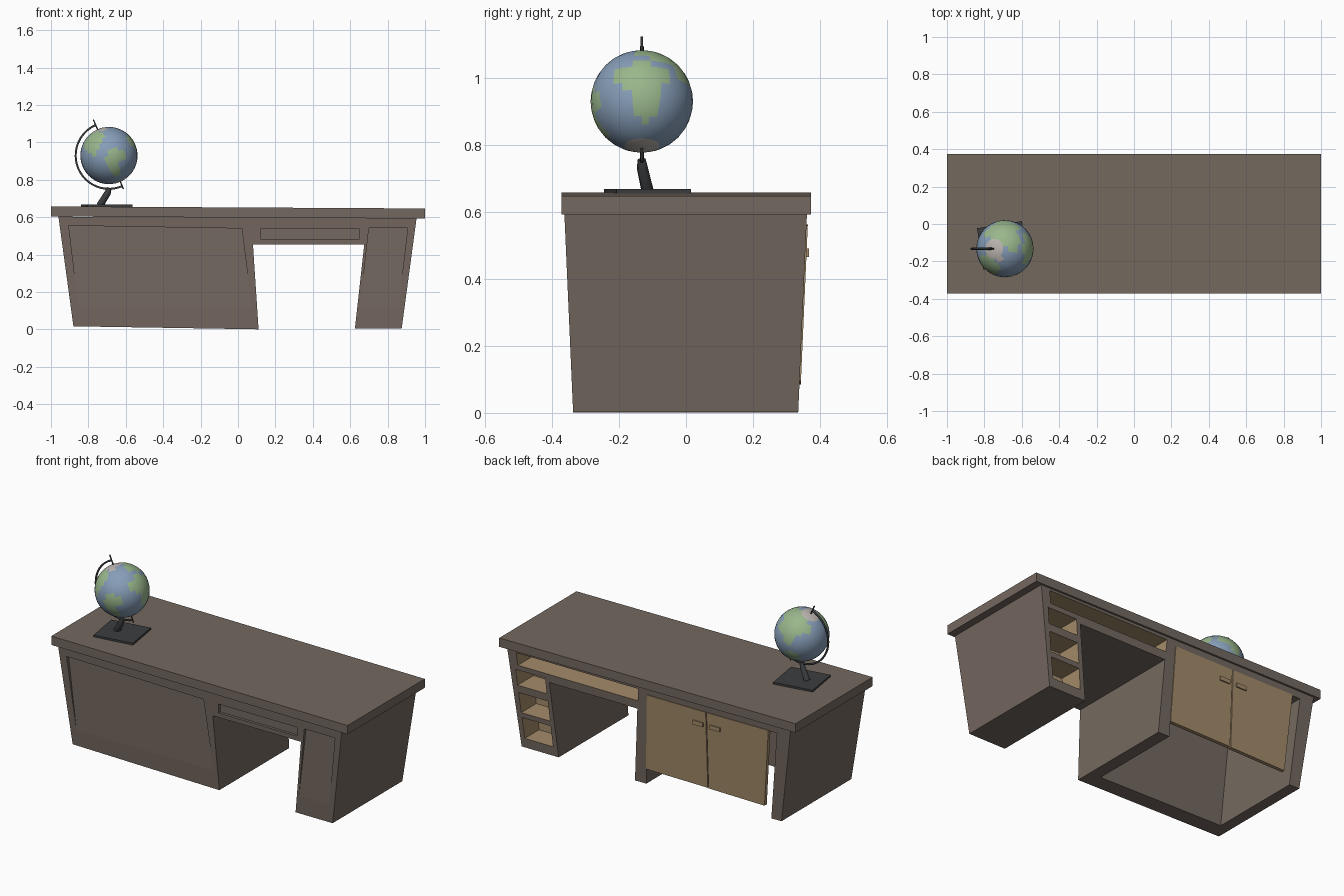
import bpy, bmesh, math
from mathutils import Matrix, Vector

if "Cube" in bpy.data.objects:
    bpy.data.objects.remove(bpy.data.objects["Cube"])


def mat(name, rgb):
    m = bpy.data.materials.new(name)
    m.diffuse_color = (*rgb, 1)
    m.use_nodes = True
    m.node_tree.nodes["Principled BSDF"].inputs["Base Color"].default_value = m.diffuse_color
    return m


BROWN = mat("brown", (0.175, 0.14, 0.115))
WOOD = mat("wood", (0.37, 0.26, 0.145))
DARK = mat("dark_metal", (0.045, 0.047, 0.05))
SEA = mat("sea", (0.24, 0.34, 0.48))
LAND = mat("land", (0.32, 0.47, 0.26))
ICE = mat("ice", (0.5, 0.46, 0.43))


def add(name, bm, mats):
    bmesh.ops.recalc_face_normals(bm, faces=bm.faces)
    me = bpy.data.meshes.new(name)
    bm.to_mesh(me)
    bm.free()
    for m in mats:
        me.materials.append(m)
    ob = bpy.data.objects.new(name, me)
    bpy.context.collection.objects.link(ob)
    return ob


def prism(name, pts, front, back, mats, index=0):
    """Extrude an x-z outline from front to back; each end is (y at z=0, slope)."""
    bm = bmesh.new()
    f, b = [[bm.verts.new((x, y0 + k * z, z)) for x, z in pts] for y0, k in (front, back)]
    bm.faces.new(f)
    bm.faces.new(b[::-1])
    n = len(pts)
    for i in range(n):
        j = (i + 1) % n
        bm.faces.new((f[i], b[i], b[j], f[j]))
    for face in bm.faces:
        face.material_index = index
    return add(name, bm, mats)


def rect(x0, x1, z0, z1):
    return [(x0, z0), (x1, z0), (x1, z1), (x0, z1)]


def tube(name, pts, radii, depth):
    cu = bpy.data.curves.new(name, "CURVE")
    cu.dimensions = "3D"
    cu.bevel_depth = depth
    cu.bevel_resolution = 1
    cu.use_fill_caps = True
    sp = cu.splines.new("POLY")
    sp.points.add(len(pts) - 1)
    for p, co, r in zip(sp.points, pts, radii):
        p.co = (*co, 1)
        p.radius = r
    cu.materials.append(DARK)
    ob = bpy.data.objects.new(name, cu)
    bpy.context.collection.objects.link(ob)
    return ob


# desk body: tapered outline with knee space
K = 0.044
body = prism("desk_body",
             [(-.96, .603), (-.88, .017), (.11, .001), (.08, .455),
              (.675, .455), (.625, .004), (.875, .004), (.955, .597)],
             (-.337, -K), (.335, K), [BROWN, WOOD])

# recesses: (outline, front end, back end, inside material)
cuts = [
    # cupboard cavity, open below and behind
    ([(-.865, .56), (-.8, -.1), (.037, -.1), (.01, .56)], -.24, .5, 0),
    # front panels that fade out towards the bottom
    ([(-.905, .555), (-.85, .1), (.076, .1), (.02, .54)], -.5, -.342, 0),
    ([(.70, .542), (.65, .1), (.855, .1), (.907, .542)], -.5, -.342, 0),
    (rect(.12, .65, .483, .538), -.5, -.342, 0),
    # wide drawer slot
    ([(.075, .505), (.885, .505), (.895, .58), (.07, .58)], .11, .5, 1),
]
# three small compartments following the taper of the narrow pedestal
for z0, z1 in ((.06, .185), (.215, .335), (.38, .475)):
    cuts.append(([(.655 + .1 * z0, z0), (.845 + .12 * z0, z0),
                  (.845 + .12 * z1, z1), (.655 + .1 * z1, z1)], .2, .5, 1))

for outline, y0, y1, index in cuts:
    cutter = prism("cutter", outline, (y0, 0), (y1, 0), [BROWN, WOOD], index)
    cutter.hide_render = True
    mod = body.modifiers.new("cut", "BOOLEAN")
    mod.operation = "DIFFERENCE"
    mod.solver = "EXACT"
    mod.object = cutter
    bpy.context.view_layer.objects.active = body
    bpy.ops.object.modifier_apply(modifier=mod.name)
    bpy.data.objects.remove(cutter)

# desk top
prism("desk_top", [(-1, .604), (1, .593), (1, .647), (-1, .658)],
      (-.372, 0), (.373, 0), [BROWN])

# cupboard doors and handles
doors = {"inner_door": [(.01, .56), (.03, .095), (-.387, .092), (-.387, .56)],
         "outer_door": [(-.393, .56), (-.393, .09), (-.77, .085), (-.81, .563)]}
for name, outline in doors.items():
    prism(name, outline, (.317, K), (.339, K), [WOOD])
for name, x in (("inner_handle", -.335), ("outer_handle", -.45)):
    prism(name, rect(x - .034, x + .034, .466, .491), (.35, 0), (.367, 0), [WOOD])

# globe base plate, slightly turned
bm = bmesh.new()
bmesh.ops.create_cube(bm, size=1, matrix=Matrix.Translation((-.702, -.115, .661))
                      @ Matrix.Rotation(math.radians(9), 4, "Z")
                      @ Matrix.Diagonal((.243, .225, .014, 1)))
add("globe_base", bm, [DARK])

# globe stem, meridian arc and axis pin
C = Vector((-.69, -.132, .93))
TILT = math.radians(23.5)
tube("globe_stem", [(-.738, -.115, .664), (-.697, -.13, .73), (-.688, -.132, .757)],
     (1.1, 1, .7), .018)
arc = [C + .178 * Vector((math.cos(a), 0, math.sin(a)))
       for a in (math.pi / 2 + TILT + math.pi * i / 24 for i in range(25))]
tube("globe_arc", arc, [1] * 25, .006)
axis = Vector((-math.sin(TILT), 0, math.cos(TILT)))
tube("globe_axis", [C + axis * .21, C - axis * .195], (1, 1), .004)

# globe ball with blocky land: (lon, lat, half width, half height) in degrees
lands = [(0, 8, 35, 18), (3, -22, 18, 26), (65, 50, 75, 20), (60, 20, 14, 15),
         (90, 18, 16, 15), (113, -25, 22, 13), (-120, 50, 42, 21), (-118, 25, 13, 14),
         (-80, -8, 20, 18), (-87, -33, 12, 22)]
bm = bmesh.new()
bmesh.ops.create_uvsphere(bm, u_segments=32, v_segments=18, radius=.153)
for f in bm.faces:
    f.smooth = True
    c = f.calc_center_median().normalized()
    lat = math.degrees(math.asin(c.z))
    lon = math.degrees(math.atan2(c.y, c.x))
    if any(((lon - a + 180) % 360 - 180) ** 2 / w ** 2 + (lat - b) ** 2 / h ** 2 < 1
           for a, b, w, h in lands):
        f.material_index = 1
    if lat > 74 or lat < -66 or (abs(lon + 62) < 18 and lat > 62):
        f.material_index = 2
ball = add("globe_ball", bm, [SEA, LAND, ICE])
ball.location = C
ball.rotation_euler = (0, -TILT, 0)
